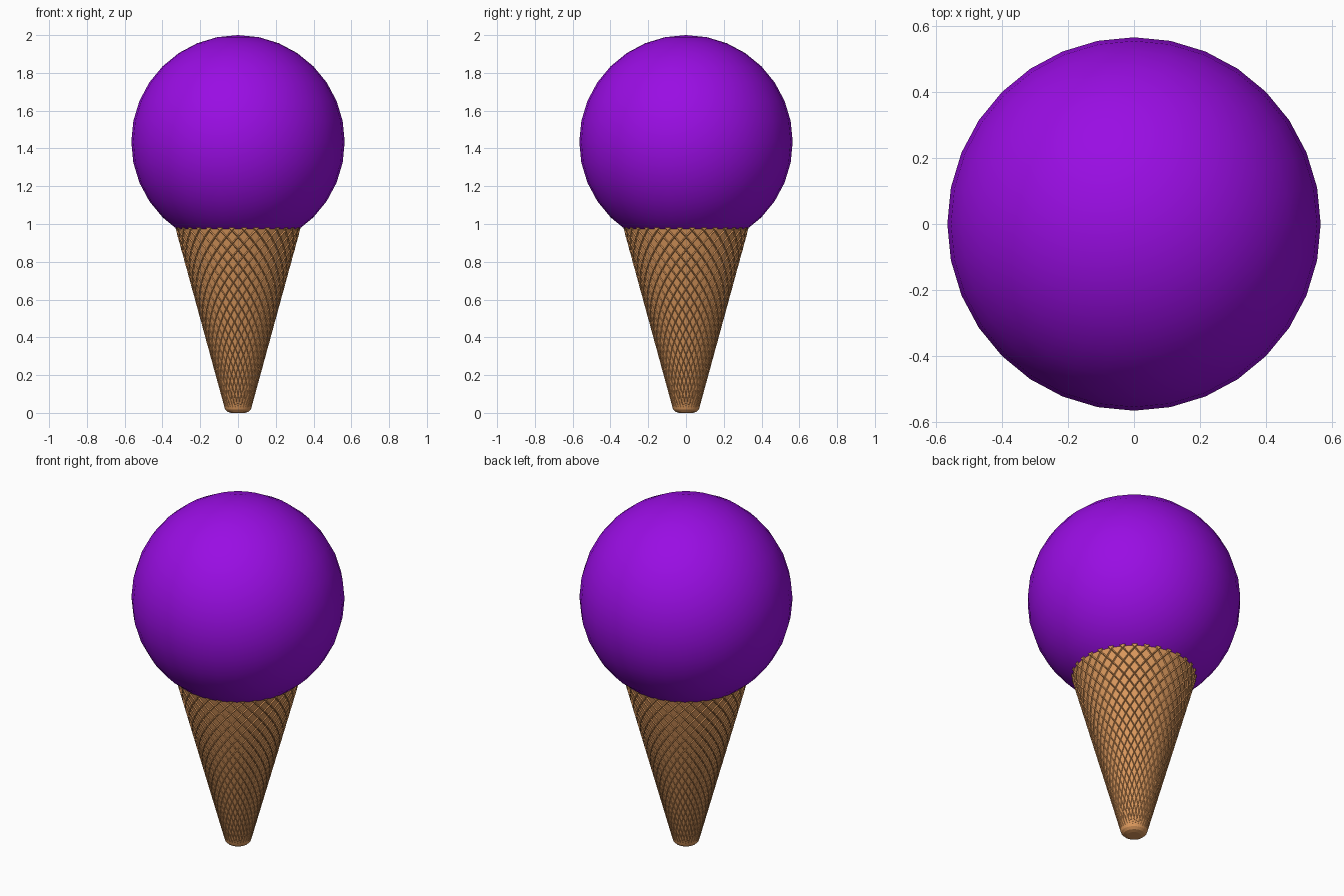
import bpy, bmesh, math

if "Cube" in bpy.data.objects:
    bpy.data.objects.remove(bpy.data.objects["Cube"])

def material(name, rgb):
    m = bpy.data.materials.new(name)
    m.diffuse_color = (*rgb, 1)
    m.use_nodes = True
    m.node_tree.nodes["Principled BSDF"].inputs["Base Color"].default_value = m.diffuse_color
    return m

purple = material("purple ice cream", (0.32, 0.004, 0.77))
wafer = material("wafer tan", (0.72, 0.32, 0.11))

# Scoop
bpy.ops.mesh.primitive_uv_sphere_add(segments=32, ring_count=16, radius=0.565,
                                     location=(0, 0, 1.435))
scoop = bpy.context.object
scoop.name = "scoop"
scoop.data.materials.append(purple)
bpy.ops.object.shade_smooth()

# Waffle cone: staggered rings joined as diamonds, each diamond pressed in
N, ROWS = 32, 28
Z0, Z1, R0, R1 = 0.03, 1.0, 0.072, 0.338
bm = bmesh.new()
rings = []
for i in range(ROWS + 1):
    t = i / ROWS
    r, z = R0 + (R1 - R0) * t, Z0 + (Z1 - Z0) * t
    ring = []
    for k in range(N):
        a = 2 * math.pi * (k + 0.5 * (i % 2)) / N
        ring.append(bm.verts.new((r * math.cos(a), r * math.sin(a), z)))
    rings.append(ring)

diamonds = []
for i in range(ROWS - 1):
    lo, mid, hi = rings[i:i + 3]
    for k in range(N):
        # neighbours of vertex k in the staggered ring above
        left, right = ((k - 1) % N, k) if i % 2 == 0 else (k, (k + 1) % N)
        diamonds.append(bm.faces.new((lo[k], mid[right], hi[k], mid[left])))

# Half diamonds closing the two ends
for k in range(N):
    bm.faces.new((rings[0][k], rings[0][(k + 1) % N], rings[1][k]))
    n = (k + 1) % N
    below = rings[-2][k] if ROWS % 2 == 0 else rings[-2][n]
    bm.faces.new((rings[-1][n], rings[-1][k], below))

# Rounded tip
prev = rings[0]
for r, z in ((0.068, 0.018), (0.056, 0.006), (0.036, 0.0)):
    ring = [bm.verts.new((r * math.cos(2 * math.pi * k / N),
                          r * math.sin(2 * math.pi * k / N), z)) for k in range(N)]
    for k in range(N):
        n = (k + 1) % N
        bm.faces.new((ring[k], ring[n], prev[n], prev[k]))
    prev = ring
bm.faces.new(prev[::-1])

bm.normal_update()
for i in range(ROWS - 1):
    # border and depth shrink with the cone towards the tip
    s = R0 / R1 + (1 - R0 / R1) * (i + 1) / ROWS
    bmesh.ops.inset_individual(bm, faces=diamonds[i * N:(i + 1) * N],
                               thickness=0.007 * s, depth=-0.006 * s)

mesh = bpy.data.meshes.new("waffle_cone")
bm.to_mesh(mesh)
bm.free()
cone = bpy.data.objects.new("waffle_cone", mesh)
bpy.context.collection.objects.link(cone)
mesh.materials.append(wafer)
